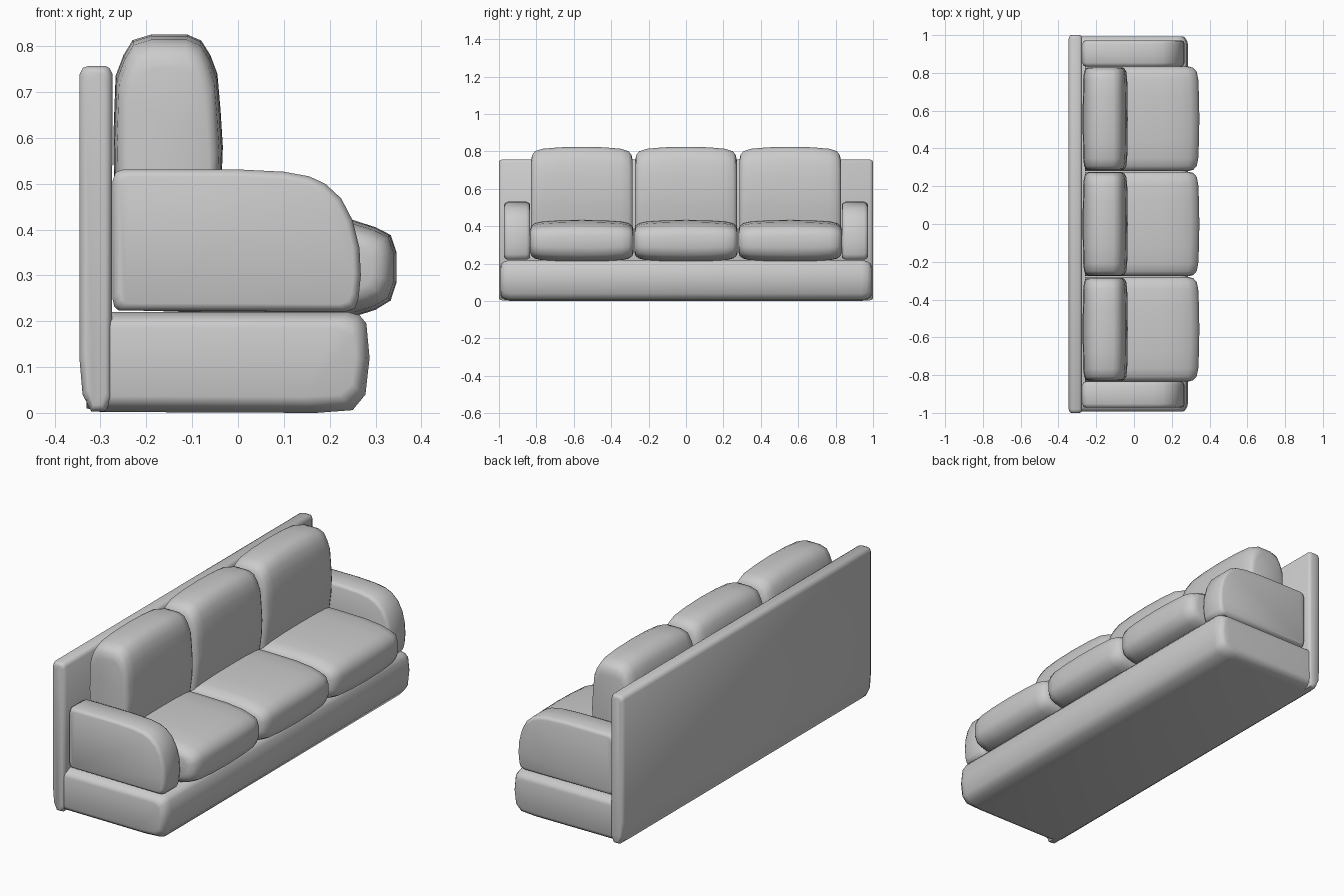
import bpy
import bmesh
from math import radians


def loft(name, profile, sections, pivot, y0=0.0, angle=50):
    """Sweep an xz profile along y; each section is (y, x inset, z inset)."""
    px, pz = pivot
    rx = max(p[0] for p in profile) - px
    rz = max(p[1] for p in profile) - pz
    bm = bmesh.new()
    rings = []
    for y, dx, dz in sections:
        sx, sz = 1 - dx / rx, 1 - dz / rz
        rings.append([bm.verts.new((px + (x - px) * sx, y0 + y, pz + (z - pz) * sz))
                      for x, z in profile])
    n = len(profile)
    for a, b in zip(rings, rings[1:]):
        for i in range(n):
            j = (i + 1) % n
            bm.faces.new((a[i], a[j], b[j], b[i]))
    bm.faces.new(rings[0][::-1])
    bm.faces.new(rings[-1])
    bmesh.ops.recalc_face_normals(bm, faces=bm.faces[:])
    me = bpy.data.meshes.new(name)
    bm.to_mesh(me)
    bm.free()
    ob = bpy.data.objects.new(name, me)
    bpy.context.collection.objects.link(ob)
    bpy.ops.object.select_all(action='DESELECT')
    ob.select_set(True)
    bpy.context.view_layer.objects.active = ob
    bpy.ops.object.shade_smooth_by_angle(angle=radians(angle))
    return ob


def symmetric(half):
    """Mirror sections listed from the end towards the middle."""
    return half + [(-y, dx, dz) for y, dx, dz in reversed(half) if y != 0]


# Base plinth with soft edges
base = [(-0.33, 0.01), (-0.30, 0.002), (0.17, 0.0), (0.25, 0.006), (0.278, 0.04),
        (0.287, 0.12), (0.28, 0.195), (0.265, 0.213), (0.24, 0.22), (-0.33, 0.22)]
loft("base", base, symmetric([(-0.993, 0.03, 0.035), (-0.988, 0.018, 0.02),
                              (-0.97, 0.006, 0.008), (-0.94, 0, 0)]), (-0.33, 0.11))

# Tall back panel
panel = [(-0.32, 0.003), (-0.29, 0.003), (-0.275, 0.03), (-0.274, 0.74), (-0.281, 0.753),
         (-0.29, 0.757), (-0.325, 0.757), (-0.338, 0.753), (-0.346, 0.738),
         (-0.346, 0.12), (-0.339, 0.04)]
loft("back_panel", panel, symmetric([(-1.0, 0.014, 0.014), (-0.996, 0.006, 0.006),
                                     (-0.982, 0, 0)]), (-0.31, 0.38))

# Arms with a rounded front top
arm = [(-0.26, 0.223), (0.235, 0.221), (0.255, 0.228), (0.263, 0.25), (0.268, 0.30),
       (0.265, 0.36), (0.25, 0.42), (0.225, 0.468), (0.19, 0.50), (0.155, 0.516),
       (0.10, 0.526), (0.0, 0.531), (-0.25, 0.531), (-0.267, 0.525), (-0.274, 0.505),
       (-0.274, 0.25), (-0.27, 0.232)]
for side, y in (("left", -0.903), ("right", 0.903)):
    loft("arm_" + side, arm, symmetric([(-0.069, 0.016, 0.016), (-0.065, 0.007, 0.007),
                                        (-0.05, 0, 0)]), (0.0, 0.376), y)

# Seat and back cushions, three of each
seat = [(-0.26, 0.225), (0.18, 0.21), (0.26, 0.212), (0.30, 0.225), (0.333, 0.245),
        (0.346, 0.285), (0.346, 0.35), (0.333, 0.388), (0.30, 0.405), (0.25, 0.421),
        (0.16, 0.432), (0.0, 0.435), (-0.26, 0.43)]
seat_sections = symmetric([(-0.276, 0.055, 0.05), (-0.27, 0.032, 0.032), (-0.25, 0.014, 0.017),
                           (-0.21, 0.006, 0.008), (-0.12, 0.002, 0.002), (0, 0, 0)])
cushion = [(-0.26, 0.40), (-0.05, 0.40), (-0.036, 0.50), (-0.033, 0.58), (-0.038, 0.66),
           (-0.045, 0.74), (-0.06, 0.78), (-0.08, 0.812), (-0.11, 0.825), (-0.19, 0.825),
           (-0.23, 0.813), (-0.25, 0.78), (-0.267, 0.735), (-0.272, 0.60), (-0.27, 0.48)]
cushion_sections = symmetric([(-0.272, 0.03, 0.075), (-0.266, 0.017, 0.045),
                              (-0.25, 0.008, 0.024), (-0.21, 0.003, 0.011),
                              (-0.12, 0.001, 0.003), (0, 0, 0)])
for i, y in enumerate((-0.557, 0.0, 0.557), 1):
    loft(f"seat_cushion_{i}", seat, seat_sections, (-0.26, 0.322), y, 60)
    loft(f"back_cushion_{i}", cushion, cushion_sections, (-0.153, 0.40), y, 60)
